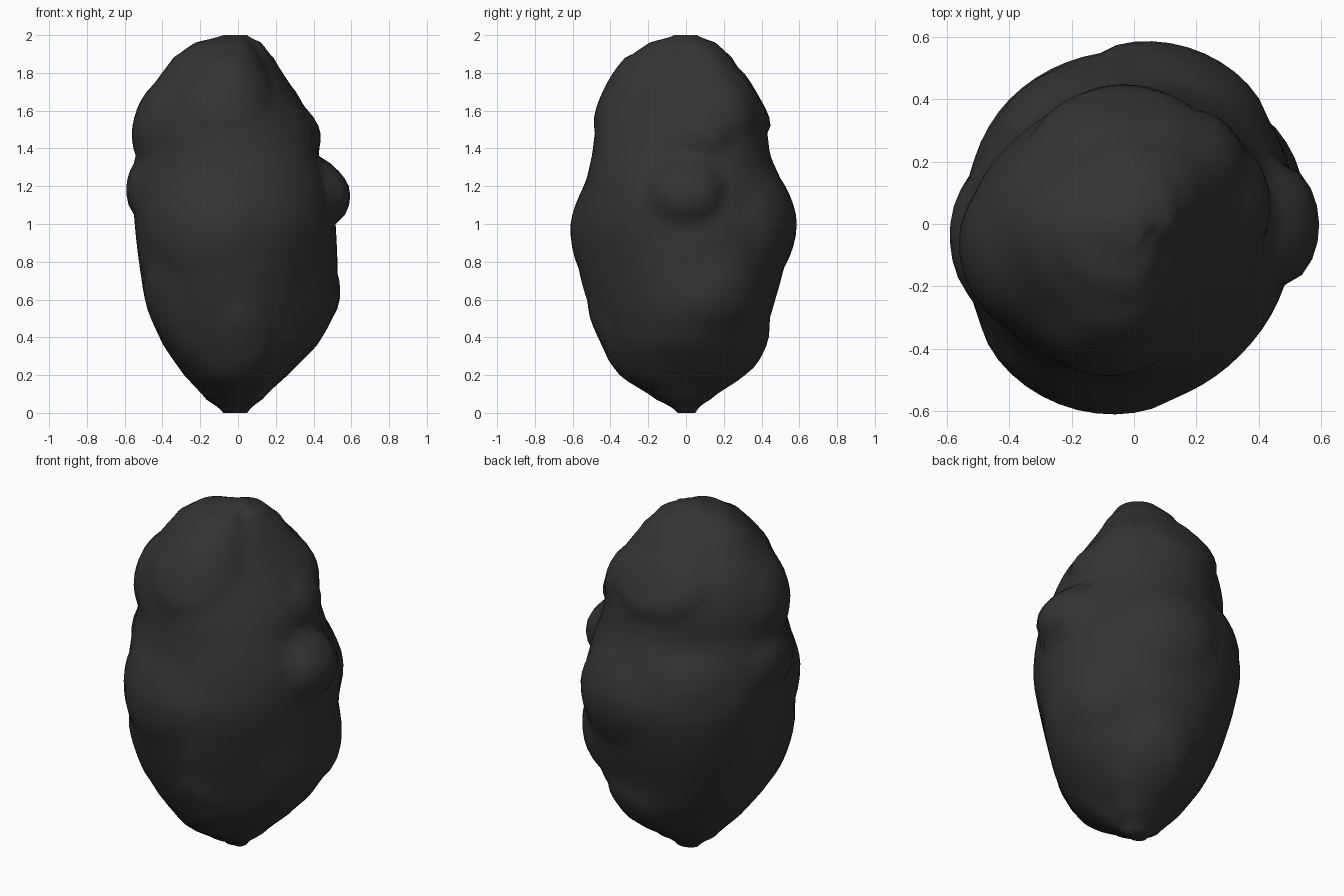
import bpy, bmesh, math

mat = bpy.data.materials.new("charcoal stone")
mat.diffuse_color = (0.034, 0.034, 0.034, 1)

# Rock profile: height, then reach every 45 degrees starting at +x towards +y
RINGS = [
    (0.00, 0.05, 0.05, 0.05, 0.06, 0.08, 0.06, 0.04, 0.05),
    (0.07, 0.13, 0.15, 0.13, 0.14, 0.17, 0.17, 0.16, 0.15),
    (0.20, 0.27, 0.31, 0.32, 0.28, 0.29, 0.33, 0.36, 0.31),
    (0.36, 0.43, 0.42, 0.41, 0.39, 0.40, 0.46, 0.43, 0.42),
    (0.55, 0.53, 0.50, 0.47, 0.47, 0.49, 0.53, 0.52, 0.47),
    (0.76, 0.54, 0.54, 0.53, 0.54, 0.53, 0.59, 0.58, 0.51),
    (1.00, 0.53, 0.56, 0.57, 0.58, 0.56, 0.61, 0.60, 0.55),
    (1.20, 0.51, 0.51, 0.53, 0.53, 0.57, 0.58, 0.55, 0.53),
    (1.36, 0.44, 0.46, 0.46, 0.47, 0.55, 0.54, 0.51, 0.48),
    (1.52, 0.41, 0.43, 0.43, 0.46, 0.54, 0.53, 0.48, 0.41),
    (1.70, 0.29, 0.37, 0.33, 0.40, 0.48, 0.47, 0.40, 0.30),
    (1.88, 0.18, 0.24, 0.25, 0.25, 0.35, 0.33, 0.31, 0.18),
    (1.96, 0.12, 0.15, 0.16, 0.14, 0.23, 0.22, 0.19, 0.10),
    (2.00, 0.05, 0.05, 0.06, 0.05, 0.08, 0.07, 0.06, 0.04),
]
SKIN = 0.975  # body sits slightly inside the outline; lumps reach out to it

# Lumps: direction in degrees, height, half width, half height, swell
LUMPS = [
    (-113, 0.99, 0.35, 0.24, 0.03),   # front
    (-100, 1.70, 0.24, 0.20, 0.04),   # upper front
    (-85, 0.40, 0.17, 0.17, 0.03),    # lower front
    (216, 0.58, 0.17, 0.20, 0.03),    # lower left
    (185, 1.19, 0.20, 0.14, 0.035),   # left
    (195, 1.54, 0.22, 0.20, 0.035),   # upper left
    (70, 1.00, 0.30, 0.25, 0.04),     # back
    (98, 1.66, 0.30, 0.18, 0.05),     # upper back
    (45, 1.62, 0.15, 0.13, 0.03),     # upper back right
    (75, 0.34, 0.20, 0.14, 0.03),     # lower back
    (128, 1.18, 0.17, 0.13, 0.02),    # back left
    (0, 1.18, 0.20, 0.17, 0.09),      # right
    (26, 0.62, 0.20, 0.18, 0.035),    # lower right
    (15, 1.50, 0.15, 0.13, 0.03),     # upper right
]


def spline(p, t):
    a, b, c, d = p
    return 0.5 * (2 * b + (c - a) * t + (2 * a - 5 * b + 4 * c - d) * t * t
                  + (3 * b - a - 3 * c + d) * t ** 3)


def smooth_rings(steps):
    last = len(RINGS) - 1
    for i in range(last):
        q = [RINGS[max(0, min(last, i + k))] for k in (-1, 0, 1, 2)]
        for s in range(steps):
            t = s / steps
            z = q[1][0] + (q[2][0] - q[1][0]) * t
            yield z, [spline([p[k] for p in q], t) for k in range(1, 9)]
    yield RINGS[-1][0], list(RINGS[-1][1:])


def reach(radii, deg, z):
    """Body radius in one direction plus the swell of the strongest lump."""
    k, t = divmod(deg / 45, 1)
    k = int(k)
    base = SKIN * spline([radii[(k + n) % 8] for n in (-1, 0, 1, 2)], t)
    swell = 0.0
    for d, lz, w, h, amount in LUMPS:
        away = (deg - d + 180) % 360 - 180
        q = (math.radians(away) * base / w) ** 2 + ((z - lz) / h) ** 2
        if q < 1:
            swell = max(swell, amount * (1 - q) ** 0.6)
    return base + swell


# One continuous skin over body and lumps
N = 64
bm = bmesh.new()
loops = []
for z, radii in smooth_rings(4):
    loop = []
    for i in range(N):
        deg = 360 * i / N
        R = reach(radii, deg, z)
        a = math.radians(deg)
        loop.append(bm.verts.new((R * math.cos(a), R * math.sin(a), z)))
    loops.append(loop)
for lo, hi in zip(loops, loops[1:]):
    for i in range(N):
        j = (i + 1) % N
        bm.faces.new((lo[i], lo[j], hi[j], hi[i]))
bm.faces.new(loops[0][::-1])
bm.faces.new(loops[-1])
for face in bm.faces:
    face.smooth = True
me = bpy.data.meshes.new("rock")
bm.to_mesh(me)
bm.free()
me.materials.append(mat)
rock = bpy.data.objects.new("rock", me)
bpy.context.collection.objects.link(rock)
